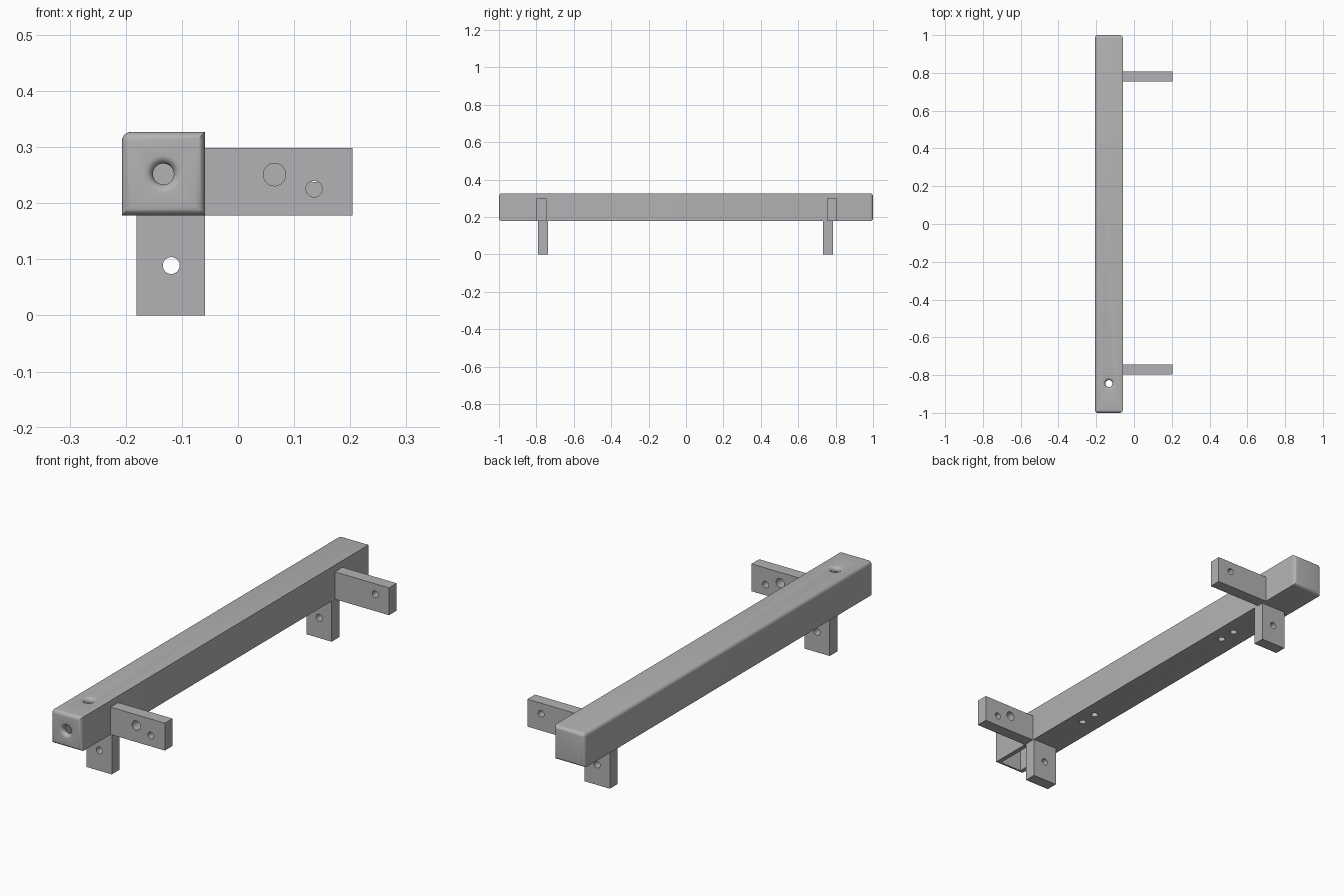
import bpy, bmesh, math
from mathutils import Vector

if "Cube" in bpy.data.objects:
    bpy.data.objects.remove(bpy.data.objects["Cube"])

metal = bpy.data.materials.new("plain_grey")
metal.diffuse_color = (0.45, 0.45, 0.46, 1)
metal.use_nodes = True
metal.node_tree.nodes["Principled BSDF"].inputs["Base Color"].default_value = metal.diffuse_color

X0, X1, Z0, Z1 = -0.207, -0.059, 0.178, 0.327   # bar cross-section
XC, ZC = (X0 + X1) / 2, (Z0 + Z1) / 2


def finish(name, bm):
    bmesh.ops.recalc_face_normals(bm, faces=bm.faces)
    me = bpy.data.meshes.new(name)
    bm.to_mesh(me)
    bm.free()
    me.materials.append(metal)
    ob = bpy.data.objects.new(name, me)
    bpy.context.collection.objects.link(ob)
    return ob


def box_bm(lo, hi):
    bm = bmesh.new()
    bmesh.ops.create_cube(bm, size=1)
    for v in bm.verts:
        v.co = [lo[i] + (v.co[i] + 0.5) * (hi[i] - lo[i]) for i in range(3)]
    return bm


def revolve(profile, origin, axis, n=32):
    """Solid cutter from (radius, height) pairs turned around an axis."""
    bm = bmesh.new()
    turn = Vector((0, 0, 1)).rotation_difference(Vector(axis))
    rings = []
    for r, h in profile:
        ring = []
        for i in range(n):
            a = 2 * math.pi * i / n
            p = Vector((r * math.cos(a), r * math.sin(a), h))
            ring.append(bm.verts.new(Vector(origin) + turn @ p))
        rings.append(ring)
    for a, b in zip(rings, rings[1:]):
        for i in range(n):
            j = (i + 1) % n
            bm.faces.new((a[i], a[j], b[j], b[i]))
    bm.faces.new(rings[0])
    bm.faces.new(rings[-1])
    return finish("cutter", bm)


def drill(origin, axis, r, depth):
    return revolve([(r, -depth), (r, 0.01)], origin, axis)


def flared(origin, axis, r=0.0187, f=0.015, depth=0.05):
    arc = [(r + f * (1 - math.cos(t)), -f + f * math.sin(t))
           for t in [math.pi / 2 * k / 6 for k in range(7)]]
    return revolve([(r, -depth)] + arc + [(r + f, 0.01)], origin, axis)


def cut(ob, cutters):
    bpy.context.view_layer.objects.active = ob
    for c in cutters:
        m = ob.modifiers.new("cut", 'BOOLEAN')
        m.operation = 'DIFFERENCE'
        m.solver = 'EXACT'
        m.object = c
        bpy.ops.object.modifier_apply(modifier=m.name)
        bpy.data.objects.remove(c)


def smooth(ob):
    bpy.ops.object.select_all(action='DESELECT')
    ob.select_set(True)
    bpy.context.view_layer.objects.active = ob
    bpy.ops.object.shade_smooth_by_angle(angle=math.radians(30))


# Long bar: rounded ends and one rounded top edge
bm = box_bm((X0, -1, Z0), (X1, 1, Z1))
edges = []
for e in bm.edges:
    a, b = e.verts[0].co, e.verts[1].co
    at_end = abs(a.y - b.y) < 0.01 and abs(a.x - b.x) + abs(a.z - b.z) > 0.01
    outer_top = all(v.x < XC and v.z > ZC for v in (a, b))
    if at_end or outer_top:
        if abs(a.z - b.z) > 0.01 or abs(a.x - b.x) > 0.01 or outer_top:
            edges.append(e)
bmesh.ops.bevel(bm, geom=edges, offset=0.016, segments=5, profile=0.5,
                affect='EDGES', clamp_overlap=True)
bar = finish("long_bar", bm)

# Front pocket open below, flared end and top holes, blind holes underneath
pocket = finish("cutter", box_bm((X0 + 0.02, -0.98, Z0 - 0.02),
                                 (X1 - 0.02, -0.80, Z1 - 0.02)))
cutters = [pocket,
           flared((XC, -1, 0.252), (0, -1, 0)),
           flared((XC, -0.845, Z1), (0, 0, 1))]
for y in (-0.49, -0.41, 0.436, 0.516):
    cutters.append(drill((-0.123, y, Z0), (0, 0, -1), 0.015, 0.08))
cut(bar, cutters)
smooth(bar)

# Mounting tabs: side arms and legs with drilled holes
arm_x, leg_x = (X1, 0.204), (-0.181, X1)
tabs = [
    ("front_arm", arm_x, (-0.798, -0.745), (Z0, 0.298),
     [(0.065, 0.251, 0.02), (0.1355, 0.2255, 0.0145)]),
    ("back_arm", arm_x, (0.755, 0.808), (Z0, 0.298), [(0.137, 0.252, 0.0145)]),
    ("front_leg", leg_x, (-0.790, -0.737), (0, Z0), [(-0.119, 0.089, 0.015)]),
    ("back_leg", leg_x, (0.733, 0.786), (0, Z0), [(-0.119, 0.089, 0.015)]),
]
for name, xs, ys, zs, holes in tabs:
    tab = finish(name, box_bm((xs[0], ys[0], zs[0]), (xs[1], ys[1], zs[1])))
    cut(tab, [drill((x, ys[0], z), (0, -1, 0), r, 0.08) for x, z, r in holes])
    smooth(tab)
